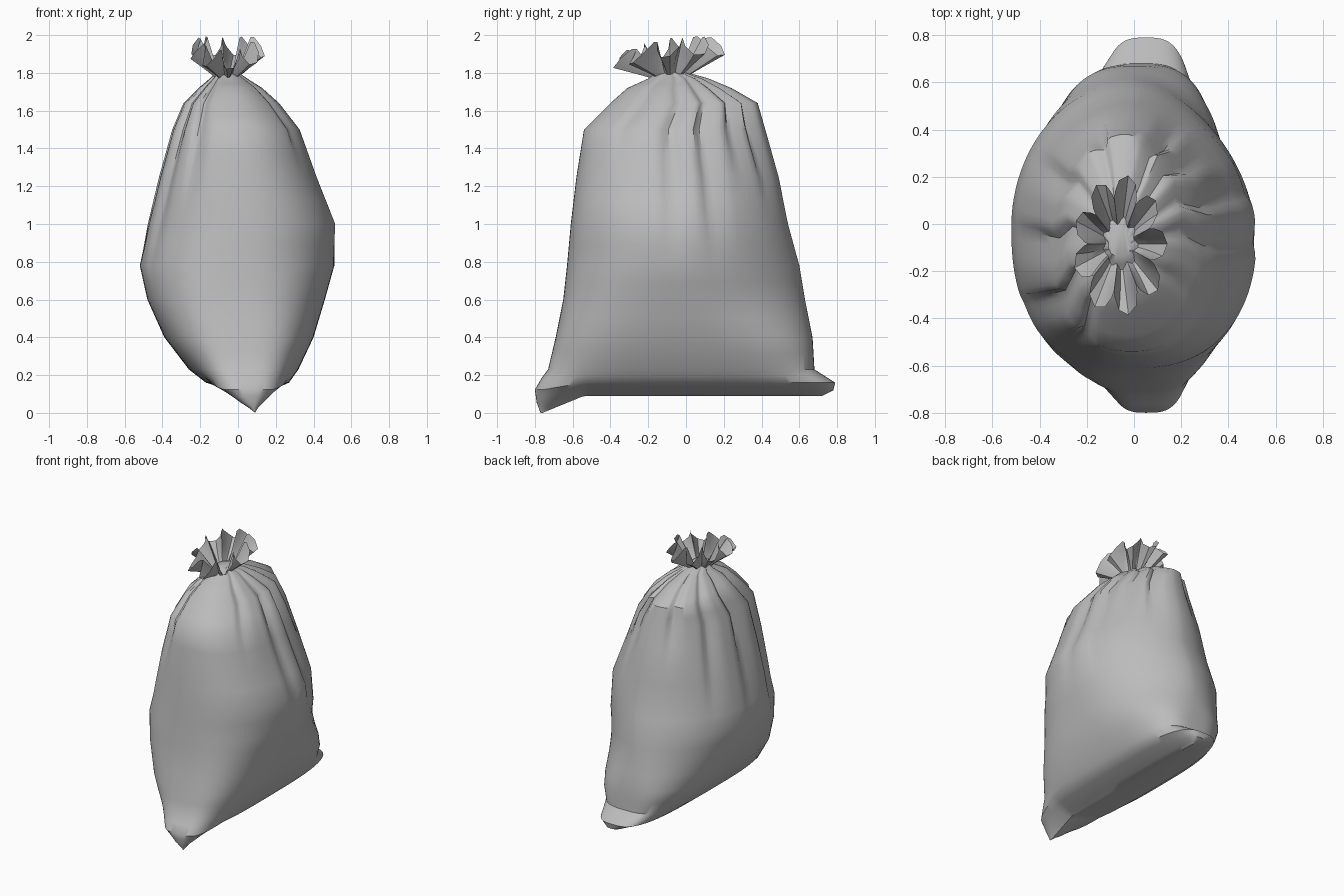
import bpy, bmesh, math, random

default = bpy.data.objects.get("Cube")
if default:
    bpy.data.objects.remove(default, do_unlink=True)
random.seed(4)

cloth = bpy.data.materials.new("grey_cloth")
cloth.use_nodes = True
GREY = (0.5, 0.5, 0.5, 1)
cloth.diffuse_color = GREY
cloth.node_tree.nodes["Principled BSDF"].inputs["Base Color"].default_value = GREY


def clamp(v):
    return max(0.0, min(1.0, v))


def spow(v, p):
    return math.copysign(abs(v) ** p, v)


def loft(name, rings, cap_end=False, angle=40):
    """Skin a list of equal closed rings, listed from bottom to top."""
    bm = bmesh.new()
    rows = [[bm.verts.new(p) for p in ring] for ring in rings]
    n = len(rows[0])
    for low, high in zip(rows, rows[1:]):
        for i in range(n):
            j = (i + 1) % n
            bm.faces.new((low[i], low[j], high[j], high[i]))
    if cap_end:
        bm.faces.new(rows[-1])
    bmesh.ops.remove_doubles(bm, verts=bm.verts, dist=0.0002)
    bmesh.ops.recalc_face_normals(bm, faces=bm.faces)
    mesh = bpy.data.meshes.new(name)
    bm.to_mesh(mesh)
    bm.free()
    mesh.materials.append(cloth)
    obj = bpy.data.objects.new(name, mesh)
    bpy.context.collection.objects.link(obj)
    bpy.ops.object.select_all(action='DESELECT')
    obj.select_set(True)
    bpy.context.view_layer.objects.active = obj
    bpy.ops.object.shade_smooth_by_angle(angle=math.radians(angle))
    return obj


# Sack outline: height, then x and y limits; the lowest row is the bottom seam
OUTLINE = [
    (0.09, 0.09, 0.09, -0.77, 0.72),
    (0.12, -0.04, 0.18, -0.79, 0.78),
    (0.16, -0.17, 0.27, -0.80, 0.79),
    (0.23, -0.26, 0.32, -0.73, 0.68),
    (0.40, -0.39, 0.40, -0.69, 0.67),
    (0.60, -0.48, 0.46, -0.65, 0.63),
    (0.78, -0.52, 0.51, -0.63, 0.60),
    (1.00, -0.48, 0.52, -0.61, 0.54),
    (1.25, -0.42, 0.42, -0.58, 0.49),
    (1.50, -0.35, 0.33, -0.54, 0.42),
    (1.64, -0.29, 0.22, -0.40, 0.38),
    (1.72, -0.21, 0.13, -0.31, 0.24),
    (1.77, -0.15, 0.05, -0.20, 0.12),
    (1.81, -0.11, -0.01, -0.14, -0.02),
]

# Gathered pleats: direction in degrees and the height where each fades out
PLEATS = [(-3, 0.8), (20, 0.8), (42, 1.25), (60, 1.15), (112, 1.3),
          (148, 0.9), (180, 0.8), (208, 0.7), (235, 1.1), (325, 1.4)]


def pleat_depth(deg, z):
    """Inward pull: a steep fold on one side, a soft slope on the other."""
    depth = 0.0
    for centre, end in PLEATS:
        fade = clamp((z - end) / (1.74 - end))
        d = (deg - centre + 180) % 360 - 180
        width = 5 if d < 0 else 13
        depth = max(depth, 0.14 * fade * clamp(1 - abs(d) / width))
    return depth * clamp((1.83 - z) / 0.06)


def roundness(c, s, z):
    """Superellipse power: boxy near the seam, slimmer toward the back."""
    low = clamp((0.85 - z) / 0.55)
    if s < 0:
        return 2.3 + low if c > 0 else 2.3 + 0.7 * low
    return 1.7 + 1.5 * low ** 3 if c > 0 else 2.0 + 1.2 * low ** 3


def sack_ring(row, count=120):
    z, x0, x1, y0, y1 = row
    cx, cy = (x0 + x1) / 2, (y0 + y1) / 2
    a, b = (x1 - x0) / 2, (y1 - y0) / 2
    ring = []
    for i in range(count):
        t = math.tau * i / count
        c, s = math.cos(t), math.sin(t)
        p = 2 / roundness(c, s, z)
        k = 1 - pleat_depth(math.degrees(t), z)
        x, y = cx + a * k * spow(c, p), cy + b * k * spow(s, p)
        # The front bottom corner droops to the ground
        droop = clamp((-y - 0.54) / 0.22) * clamp((0.21 - z) / 0.12)
        ring.append((x, y, z - 0.09 * droop))
    return ring


# Sack body, with a halfway ring between each pair of rows
rows = []
for low, high in zip(OUTLINE, OUTLINE[1:]):
    rows += [low, [(p + q) / 2 for p, q in zip(low, high)]]
rows.append(OUTLINE[-1])
loft("sack_body", [sack_ring(r) for r in rows], cap_end=True)

# Ruffled mouth: a pleated ribbon fanning out from the tied neck
FOLDS, PER_FOLD = 9, 6
COUNT = FOLDS * PER_FOLD
size = [random.uniform(0.92, 1.0) for _ in range(FOLDS)]
ruffle = []
for f in (0.0, 0.2, 0.45, 0.75, 1.0):
    ring = []
    for i in range(COUNT):
        t = math.tau * i / COUNT
        phase = math.tau * i / PER_FOLD
        # Outer lobes hang low, the creases between them stand high
        crease = (1 - math.cos(phase)) / 2
        lobe = size[(i + PER_FOLD // 2) // PER_FOLD % FOLDS]
        reach = lobe * (1 - 0.33 * crease)
        grow = f ** 0.8
        rx = 0.045 + (0.215 * reach - 0.045) * grow
        ry = 0.06 + (0.31 * reach - 0.06) * grow
        swing = t + 0.09 * f * math.sin(phase)
        side = math.sin(t)
        rim = (1.89 + 0.09 * crease + 0.03 * math.sin(phase)
               + 0.035 * side - 0.03 * side ** 2)
        z = 1.76 + (rim - 1.76) * f ** 0.75
        ring.append((-0.06 + rx * math.cos(swing),
                     -0.085 + ry * math.sin(swing), z))
    ruffle.append(ring)
loft("ruffled_mouth", ruffle, angle=35)
